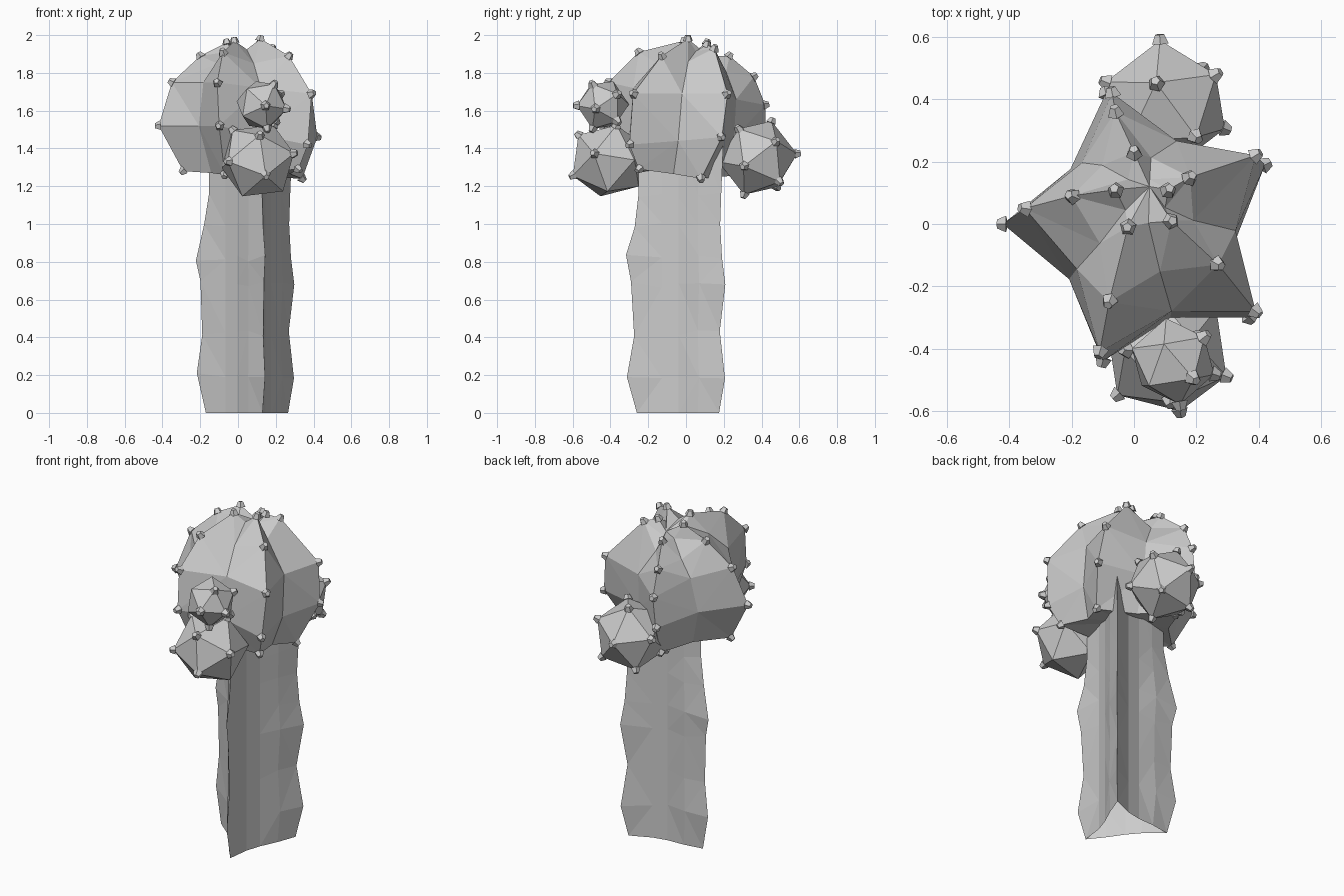
import bpy, bmesh, random
from math import cos, sin, radians
from mathutils import Vector, Matrix

random.seed(4)
if "Cube" in bpy.data.objects:
    bpy.data.objects.remove(bpy.data.objects["Cube"])

stone = bpy.data.materials.new("stone grey")
stone.use_nodes = True
GREY = (0.6, 0.6, 0.6, 1)
stone.diffuse_color = GREY
stone.node_tree.nodes["Principled BSDF"].inputs["Base Color"].default_value = GREY


def finish(bm, name):
    bmesh.ops.recalc_face_normals(bm, faces=bm.faces[:])
    mesh = bpy.data.meshes.new(name)
    bm.to_mesh(mesh)
    bm.free()
    mesh.materials.append(stone)
    ob = bpy.data.objects.new(name, mesh)
    bpy.context.collection.objects.link(ob)


def loft(name, rings, top, bottom=None):
    """Skin a stack of rings; fan the top, and the bottom if it is closed."""
    bm = bmesh.new()
    rows = [[bm.verts.new(p) for p in ring] for ring in rings]
    n = len(rows[0])
    for a, b in zip(rows, rows[1:]):
        for i in range(n):
            j = (i + 1) % n
            bm.faces.new((a[i], a[j], b[j], b[i]))
    for row, pole in ((rows[-1], top), (rows[0], bottom)):
        if pole:
            tip = bm.verts.new(pole)
            for i in range(n):
                bm.faces.new((row[i], row[(i + 1) % n], tip))
    bmesh.ops.triangulate(bm, faces=bm.faces[:])
    finish(bm, name)


def spines(name, spots):
    """Small blunt five-sided studs pointing outward."""
    bm = bmesh.new()
    for point, out in spots:
        turn = out.to_track_quat("Z", "Y").to_matrix().to_4x4()
        turn.translation = point + out.normalized() * 0.004
        bmesh.ops.create_cone(bm, cap_ends=True, segments=5, radius1=0.028,
                              radius2=0.015, depth=0.03, matrix=turn)
    finish(bm, name)


# Trunk: hollow, three ribs swelling along the height with shallow valleys
axis = Vector((0.07, -0.02, 0))
ribs = [Vector((0.06, -0.24, 0)), Vector((0.195, 0.195, 0)), Vector((-0.24, 0.1, 0))]
# height, then the swell of each rib
swell = [(0, 1, 1, 1), (0.2, 1.22, 1.16, 1.2), (0.42, 1.06, 1.02, 1.08),
         (0.68, 1.13, 1.17, 1.12), (0.82, 1.24, 1.08, 1.22), (1, 1.05, 1.03, 1.04),
         (1.15, 0.97, 1.06, 0.93), (1.45, 0.95, 1.12, 0.92)]
rings = []
for z, *sizes in swell:
    ring = []
    for i, rib in enumerate(ribs):
        nxt = ribs[(i + 1) % 3]
        soft = (1 + sizes[(i + 1) % 3]) / 2
        for p in (rib * sizes[i], rib.lerp(nxt, 0.25) * 0.82,
                  rib.lerp(nxt, 0.5) * 0.83, rib.lerp(nxt, 0.75) * soft * 0.95):
            wobble = random.uniform(-0.02, 0.02) if 0 < z < 1.4 else 0
            ring.append(axis + p + Vector((0, 0, z + wobble)))
    rings.append(ring)
loft("trunk", rings, axis + Vector((0, 0, 1.45)))

# Crown: five leaning ribs, each listed from its foot to its tip
crown_ribs = [
    [(-.07, -.32, 1.26), (-.1, -.44, 1.52), (-.11, -.41, 1.75), (-.08, -.25, 1.91), (-.02, -.01, 1.97)],
    [(.32, -.25, 1.29), (.37, -.3, 1.42), (.39, -.28, 1.69), (.27, -.13, 1.89), (.12, .01, 1.98)],
    [(.34, .08, 1.24), (.42, .19, 1.46), (.39, .22, 1.69), (.18, .15, 1.93), (.11, .11, 1.95)],
    [(-.06, .33, 1.26), (-.09, .42, 1.45), (-.07, .42, 1.63), (-.06, .36, 1.78), (0, .23, 1.89)],
    [(-.29, -.02, 1.28), (-.42, 0, 1.52), (-.35, .05, 1.75), (-.2, .09, 1.89), (-.06, .11, 1.96)],
]
lifts = [0, 0, 0, -0.05, -0.05]
rings, spots = [], []
for row, lift in zip(zip(*crown_ribs), lifts):
    ring = []
    for i in range(5):
        rib = Vector(row[i])
        middle = rib.lerp(Vector(row[(i + 1) % 5]), 0.5)
        hub = Vector((0.03, 0.02, middle.z))
        ring += [rib, hub.lerp(middle, 0.82) + Vector((0, 0, lift))]
        spots.append((rib, rib - Vector((0.02, 0, 1.55))))
    rings.append(ring)
loft("crown", rings, Vector((0.05, 0.12, 1.89)), Vector((0.04, 0, 1.3)))
spines("crown_spines", spots)


# Buds: twenty-faced lumps with studs on every step-th corner
def bud(name, centre, radius, pole, side, step):
    centre = Vector(centre)
    z = Vector(pole).normalized()
    y = z.cross(Vector(side)).normalized()
    turn = Matrix((y.cross(z), y, z)).transposed()
    corners = [(0, 0, 1), (0, 0, -1)]
    for k in range(5):
        for height, start in ((0.447, 36), (-0.447, 0)):
            a = radians(start + 72 * k)
            corners.append((0.894 * cos(a), 0.894 * sin(a), height))
    outs = [turn @ Vector(c) for c in corners]
    studs = [(centre + out * radius, out) for out in outs]
    bm = bmesh.new()
    for point, _ in studs:
        bm.verts.new(point)
    bmesh.ops.convex_hull(bm, input=bm.verts[:])
    finish(bm, name)
    spines(name + "_spines", studs[::step])


bud("front_upper_bud", (0.125, -0.44, 1.63), 0.14, (0.95, -0.3, -0.15), (0, 1, 0), 2)
bud("front_lower_bud", (0.105, -0.41, 1.335), 0.21, (0.05, -0.76, 0.65), (-1, 0, 0.15), 2)
bud("back_bud", (0.1, 0.38, 1.35), 0.21, (-0.08, 1, 0.1), (1, 0, -0.2), 1)
